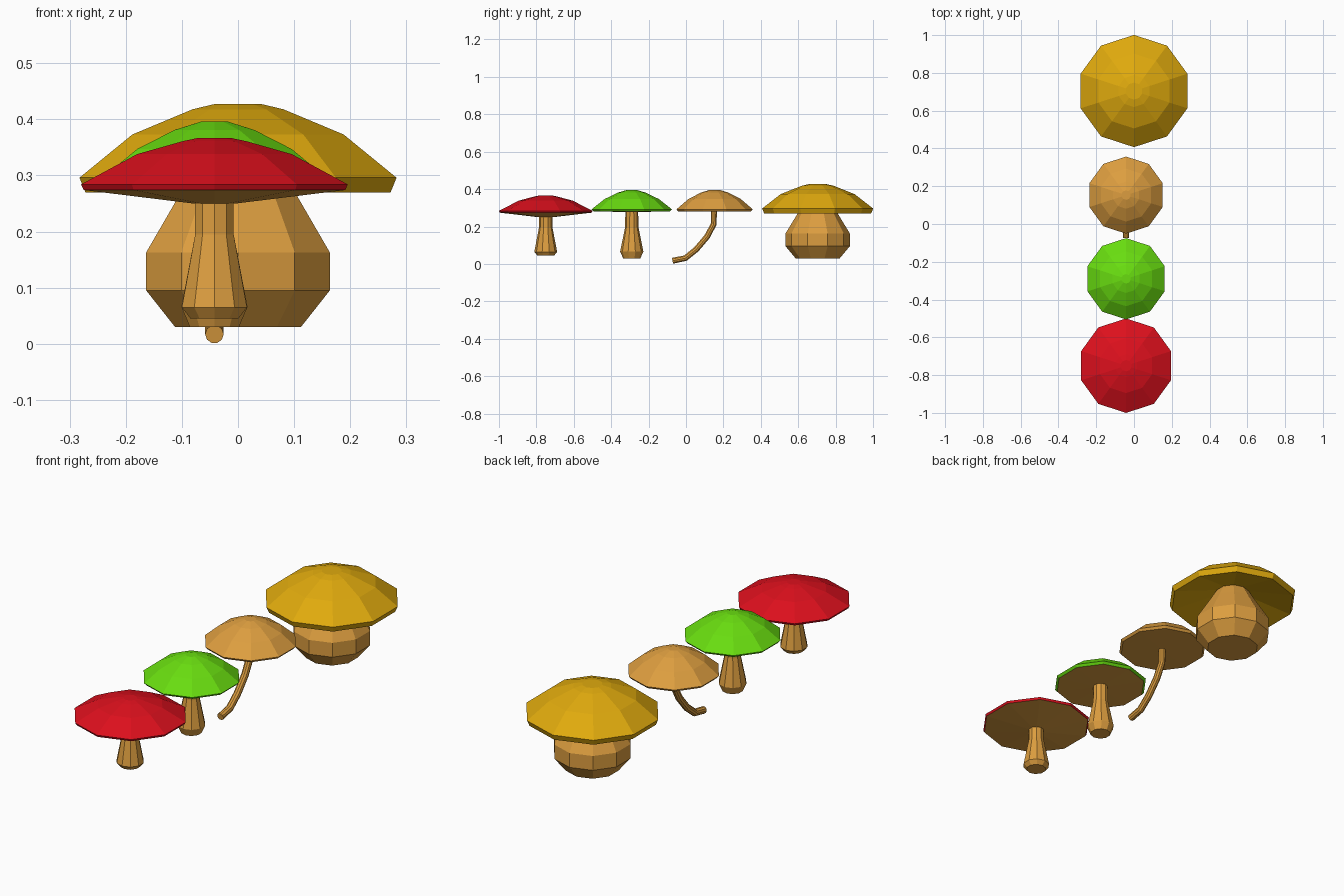
import bpy, bmesh, math

if "Cube" in bpy.data.objects:
    bpy.data.objects.remove(bpy.data.objects["Cube"])

SIDES = 10


def material(name, rgb):
    m = bpy.data.materials.new(name)
    m.diffuse_color = (*rgb, 1)
    m.use_nodes = True
    m.node_tree.nodes["Principled BSDF"].inputs["Base Color"].default_value = m.diffuse_color
    return m


WOOD = material("tan", (0.72, 0.34, 0.05))
RED = material("red", (0.72, 0.005, 0.012))
GREEN = material("green", (0.14, 0.72, 0.005))
GOLD = material("gold", (0.74, 0.40, 0.004))


def lathe(name, x, y, profile, mats, under=0):
    """Ten-sided turned shape from (radius, z) points listed bottom to top.
    The first `under` bands take the second material."""
    bm = bmesh.new()
    rings = []
    for r, z in profile:
        if r == 0:
            rings.append([bm.verts.new((0, 0, z))] * SIDES)
        else:
            ring = []
            for i in range(SIDES):
                a = math.pi / 2 + 2 * math.pi * i / SIDES
                ring.append(bm.verts.new((r * math.cos(a), r * math.sin(a), z)))
            rings.append(ring)
    for k in range(len(rings) - 1):
        low, high = rings[k], rings[k + 1]
        for i in range(SIDES):
            j = (i + 1) % SIDES
            quad = list(dict.fromkeys([low[i], low[j], high[j], high[i]]))
            f = bm.faces.new(quad)
            f.material_index = 1 if k < under else 0
    bmesh.ops.recalc_face_normals(bm, faces=bm.faces)
    me = bpy.data.meshes.new(name)
    bm.to_mesh(me)
    bm.free()
    for m in mats:
        me.materials.append(m)
    ob = bpy.data.objects.new(name, me)
    ob.location = (x, y, 0)
    bpy.context.collection.objects.link(ob)
    return ob


# Red mushroom: wide shallow cap, conical tan underside
lathe("red_cap", -0.042, -0.75,
      [(0, 0.248), (0.04, 0.25), (0.245, 0.274), (0.25, 0.284), (0.145, 0.338),
       (0.06, 0.361), (0.03, 0.367), (0, 0.367)], [RED, WOOD], 2)
lathe("red_stem", -0.042, -0.75,
      [(0, 0.045), (0.045, 0.045), (0.061, 0.065), (0.036, 0.195),
       (0.036, 0.26), (0, 0.26)], [WOOD])

# Green mushroom
lathe("green_cap", -0.042, -0.29,
      [(0, 0.277), (0.205, 0.281), (0.215, 0.292), (0.145, 0.347),
       (0.075, 0.381), (0.025, 0.396), (0, 0.396)], [GREEN, WOOD], 1)
lathe("green_stem", -0.042, -0.29,
      [(0, 0.03), (0.046, 0.03), (0.062, 0.066), (0.036, 0.195),
       (0.034, 0.29), (0, 0.29)], [WOOD])

# Tan mushroom with a bent thin stem
lathe("tan_cap", -0.042, 0.153,
      [(0, 0.279), (0.195, 0.281), (0.204, 0.292), (0.14, 0.347),
       (0.072, 0.382), (0.025, 0.396), (0, 0.396)], [WOOD])
curve = bpy.data.curves.new("tan_stem", 'CURVE')
curve.dimensions = '3D'
curve.bevel_depth = 0.0165
curve.bevel_resolution = 3
curve.use_fill_caps = True
path = [(-0.072, 0.017), (-0.003, 0.031), (0.055, 0.078), (0.112, 0.145),
        (0.148, 0.212), (0.15, 0.29)]
sp = curve.splines.new('POLY')
sp.points.add(len(path) - 1)
for p, (y, z) in zip(sp.points, path):
    p.co = (-0.042, y, z, 1)
sp.use_smooth = False
curve.materials.append(WOOD)
stem = bpy.data.objects.new("tan_stem", curve)
bpy.context.collection.objects.link(stem)
bpy.context.view_layer.objects.active = stem
stem.select_set(True)
bpy.ops.object.convert(target='MESH')

# Large gold mushroom: hollow underside and bulbous stem
lathe("gold_cap", 0, 0.704,
      [(0, 0.33), (0.08, 0.32), (0.286, 0.27), (0.297, 0.296), (0.198, 0.373),
       (0.085, 0.418), (0.045, 0.427), (0, 0.427)], [GOLD])
lathe("gold_stem", 0, 0.704,
      [(0, 0.03), (0.118, 0.03), (0.172, 0.095), (0.172, 0.163),
       (0.108, 0.268), (0.075, 0.325), (0, 0.325)], [WOOD])
